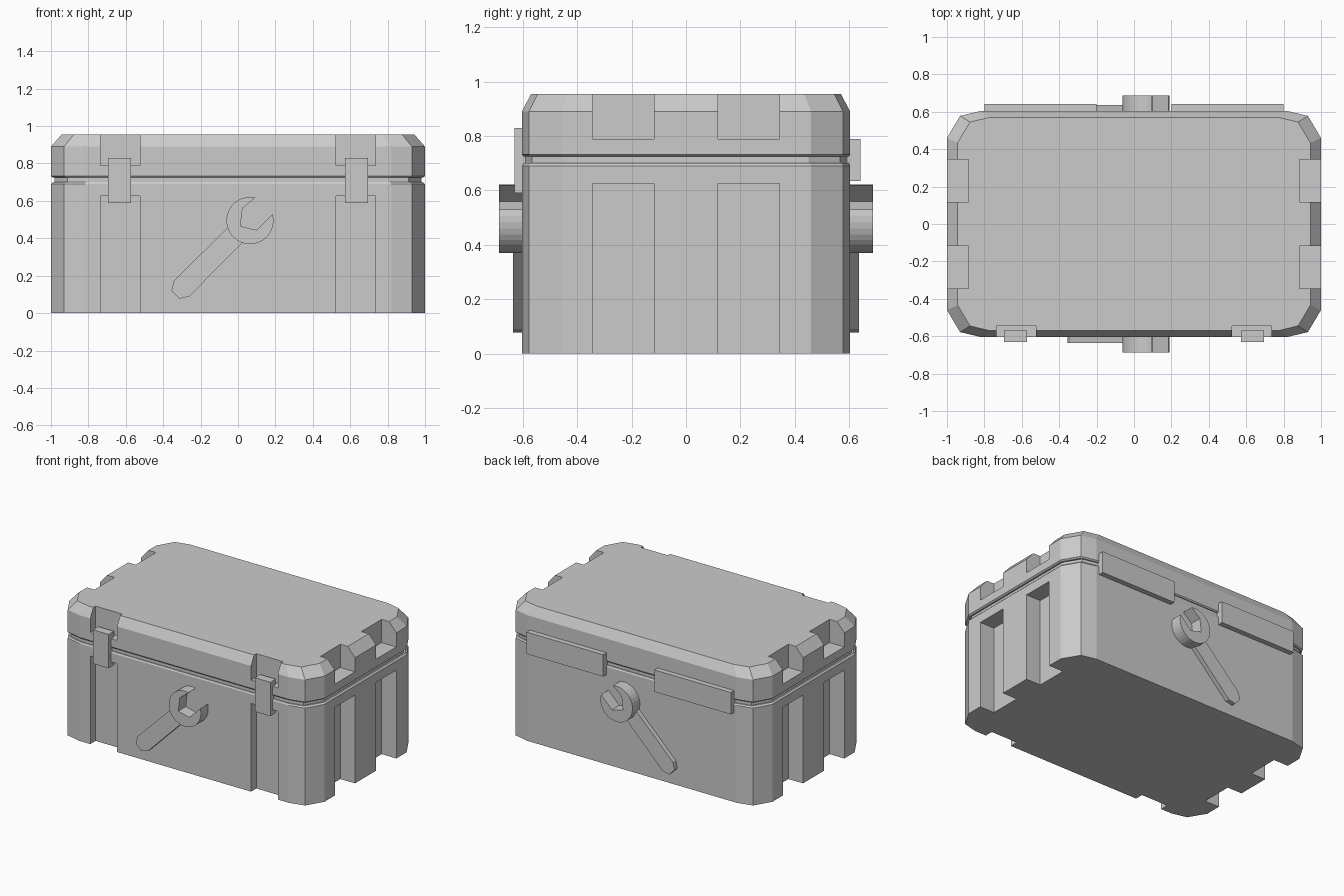
import bpy, bmesh
from math import cos, sin, radians

if "Cube" in bpy.data.objects:
    bpy.data.objects.remove(bpy.data.objects["Cube"])


def make_object(name, bm):
    bmesh.ops.recalc_face_normals(bm, faces=bm.faces)
    mesh = bpy.data.meshes.new(name)
    bm.to_mesh(mesh)
    bm.free()
    obj = bpy.data.objects.new(name, mesh)
    bpy.context.collection.objects.link(obj)
    return obj


def loft(name, levels):
    """Stack scaled copies of the chamfered box outline; levels are (z, scale)."""
    quarter = [(1, 0.46), (0.93, 0.578), (0.82, 0.604)]
    half = quarter + [(-x, y) for x, y in reversed(quarter)]
    outline = half + [(-x, -y) for x, y in half]
    bm = bmesh.new()
    rings = [[bm.verts.new((x * s, y * s, z)) for x, y in outline] for z, s in levels]
    n = len(outline)
    for a, b in zip(rings, rings[1:]):
        for i in range(n):
            j = (i + 1) % n
            bm.faces.new((a[i], a[j], b[j], b[i]))
    bm.faces.new(rings[0])
    bm.faces.new(rings[-1])
    return make_object(name, bm)


def boxes(name, bounds):
    """One object made of boxes given as (x0, x1, y0, y1, z0, z1)."""
    bm = bmesh.new()
    for x0, x1, y0, y1, z0, z1 in bounds:
        for v in bmesh.ops.create_cube(bm, size=1)["verts"]:
            v.co = (x0 if v.co.x < 0 else x1, y0 if v.co.y < 0 else y1,
                    z0 if v.co.z < 0 else z1)
    return make_object(name, bm)


def mirror(obj, axis):
    mod = obj.modifiers.new("mirror", "MIRROR")
    mod.use_axis = [i == axis for i in range(3)]
    mod.use_mirror_merge = False


def prism(name, points, y0, y1):
    """Extrude an xz profile along y."""
    bm = bmesh.new()
    face = bm.faces.new([bm.verts.new((x, y0, z)) for x, z in points])
    new = bmesh.ops.extrude_face_region(bm, geom=[face])["geom"]
    for v in new:
        if isinstance(v, bmesh.types.BMVert):
            v.co.y = y1
    return make_object(name, bm)


def cut_recesses(obj, z0, z1):
    """Two recesses on the front and two on each end."""
    bounds = []
    for s in (-1, 1):
        bounds.append((s * 0.63 - 0.105, s * 0.63 + 0.105, -0.8, -0.545, z0, z1))
        for t in (-1, 1):
            xs = sorted((s * 0.885, s * 1.2))
            bounds.append((*xs, t * 0.231 - 0.113, t * 0.231 + 0.113, z0, z1))
    cutter = boxes(obj.name + "_cutter", bounds)
    cutter.hide_render = True
    cutter.hide_viewport = False
    cutter.display_type = "WIRE"
    mod = obj.modifiers.new("recesses", "BOOLEAN")
    mod.operation = "DIFFERENCE"
    mod.solver = "EXACT"
    mod.object = cutter
    # Bake the cut and drop the helper
    graph = bpy.context.evaluated_depsgraph_get()
    mesh = bpy.data.meshes.new_from_object(obj.evaluated_get(graph))
    obj.modifiers.clear()
    obj.data = mesh
    bpy.data.objects.remove(cutter)


# Body, seam and lid
body = loft("body", [(0, 1), (0.69, 1), (0.70, 0.99)])
cut_recesses(body, -0.2, 0.625)
loft("seam", [(0.695, 0.98), (0.735, 0.98)])
lid = loft("lid", [(0.725, 0.99), (0.733, 1), (0.89, 1), (0.955, 0.943)])
cut_recesses(lid, 0.79, 1.2)

# Front latches and back hinge plates
latch = boxes("latch", [(0.573, 0.695, -0.63, -0.57, 0.59, 0.83)])
mirror(latch, 0)
hinge = boxes("hinge_plate", [(0.2, 0.8, 0.59, 0.641, 0.635, 0.79)])
mirror(hinge, 0)

# Raised spanner emblem on front and back
cx, cz, r = 0.064, 0.495, 0.126
start, end, steps = 77, 376, 28
head = [(cx + r * cos(radians(a)), cz + r * sin(radians(a)))
        for a in (start + (end - start) * i / steps for i in range(steps + 1))]
head += [(0.1, 0.444), (0.013, 0.465), (0.024, 0.56)]
spanner_head = prism("spanner_head", head, -0.687, -0.59)
mirror(spanner_head, 1)
handle = [(-0.056, 0.457), (-0.03, 0.46), (0.02, 0.41), (0.024, 0.377),
          (-0.26, 0.09), (-0.313, 0.077), (-0.356, 0.12), (-0.343, 0.172)]
spanner_handle = prism("spanner_handle", handle, -0.636, -0.59)
mirror(spanner_handle, 1)
